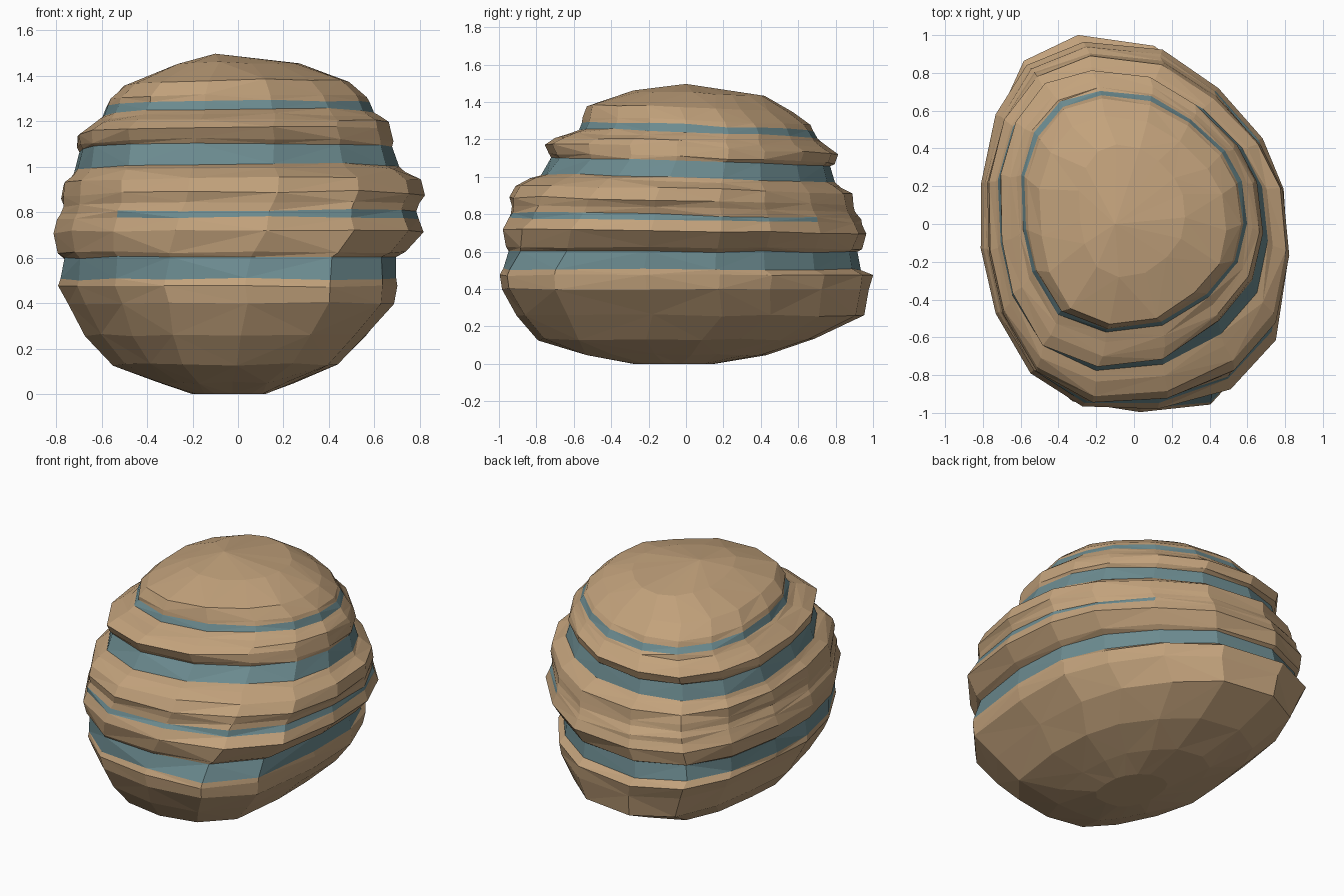
import bpy, bmesh, random

if "Cube" in bpy.data.objects:
    bpy.data.objects.remove(bpy.data.objects["Cube"])

# Unit plan outlines (skewed egg): lower body and upper body, 16 sides
LOW = [(1, -.22), (.98, .18), (.84, .46), (.57, .74), (.2, .95), (-.34, 1), (-.72, .86), (-.9, .58),
       (-.98, .2), (-1, -.1), (-.89, -.45), (-.67, -.76), (-.38, -.95), (.1, -1), (.6, -.965), (.91, -.71)]
UP = [(1, -.1), (.95, .25), (.8, .5), (.5, .76), (.15, .95), (-.3, 1), (-.65, .9), (-.88, .65),
      (-1, .3), (-.98, -.15), (-.9, -.5), (-.67, -.85), (-.25, -1), (.25, -.94), (.66, -.7), (.92, -.42)]
N = len(LOW)


def material(name, rgb):
    m = bpy.data.materials.new(name)
    m.diffuse_color = (*rgb, 1)
    m.use_nodes = True
    m.node_tree.nodes["Principled BSDF"].inputs["Base Color"].default_value = m.diffuse_color
    return m


TAN = material("tan_stone", (.54, .36, .20))
TEAL = material("teal_stone", (.15, .26, .28))


def ring_points(ring):
    """Fit the plan outline to the ring's x and y limits, with tilt and seeded roughness."""
    z, x0, x1, y0, y1 = ring
    rnd = random.Random(int(round(z * 200)) + 7)
    t = min(1, max(0, (z - .5) / .6))
    rough = 0 if z == 0 else 1
    pts = []
    for (ax, ay), (bx, by) in zip(LOW, UP):
        u, v = ax + (bx - ax) * t, ay + (by - ay) * t
        k = 1 + rough * rnd.uniform(-.008, .006)
        x = ((x0 + x1) / 2 + u * (x1 - x0) / 2) * k
        y = ((y0 + y1) / 2 + v * (y1 - y0) / 2) * k
        dz = rough * rnd.uniform(-.006, .006) + t * (.01 * x - .035 * y)
        pts.append((x, y, max(0, z + dz)))
    return pts


def stratum(name, rings, mat, bottom=False, apex=None, seam=None):
    """Loft rings into one rock layer; seam = (strip, sides) painted teal."""
    bm = bmesh.new()
    loops = [[bm.verts.new(p) for p in ring_points(r)] for r in rings]
    for s, (a, b) in enumerate(zip(loops, loops[1:])):
        for i in range(N):
            j = (i + 1) % N
            if (i + s) % 2:
                tris = ((a[i], a[j], b[j]), (a[i], b[j], b[i]))
            else:
                tris = ((a[i], a[j], b[i]), (a[j], b[j], b[i]))
            for tri in tris:
                f = bm.faces.new(tri)
                if seam and s == seam[0] and i in seam[1]:
                    f.material_index = 1
    if bottom:
        bm.faces.new(loops[0][::-1])
    if apex:
        top = bm.verts.new(apex)
        for i in range(N):
            bm.faces.new((loops[-1][i], loops[-1][(i + 1) % N], top))
    me = bpy.data.meshes.new(name)
    bm.to_mesh(me)
    bm.free()
    me.materials.append(mat)
    if seam:
        me.materials.append(TEAL)
    ob = bpy.data.objects.new(name, me)
    bpy.context.collection.objects.link(ob)


# Rings at the edges of the recessed bands: z, x min, x max, y min, y max
band1 = [(.505, -.78, .70, -.975, .94), (.60, -.77, .70, -.96, .92)]
band3 = [(.99, -.72, .71, -.78, .80), (1.08, -.70, .68, -.72, .77)]
band4 = [(1.235, -.60, .60, -.575, .71), (1.272, -.58, .58, -.555, .685)]

# Rounded base
stratum("base_rock", [
    (0, -.20, .12, -.28, .15), (.05, -.36, .25, -.55, .43), (.13, -.55, .44, -.79, .69),
    (.26, -.67, .57, -.90, .95), (.40, -.75, .69, -.98, .98), (.475, -.79, .705, -.995, 1),
    band1[0]], TAN, bottom=True)
stratum("lower_band", band1, TEAL)

# Wide middle layer with a thin partial seam around the front and right
stratum("middle_rock", [
    band1[1], (.62, -.80, .74, -.97, .94), (.71, -.822, .822, -1, .97),
    (.765, -.80, .80, -.97, .945), (.792, -.79, .79, -.96, .935),
    (.83, -.775, .80, -.955, .91), (.87, -.78, .822, -.96, .90), (.93, -.775, .805, -.92, .885),
    (.97, -.735, .74, -.85, .83), band3[0]],
    TAN, seam=(3, {11, 12, 13, 14, 15, 0, 1, 2}))
stratum("upper_band", band3, TEAL)

# Upper layer
stratum("upper_rock", [
    band3[1], (1.10, -.71, .685, -.74, .80), (1.15, -.71, .67, -.76, .82),
    (1.185, -.66, .66, -.70, .76), (1.21, -.62, .63, -.63, .725), band4[0]], TAN)
stratum("top_band", band4, TEAL)

# Domed cap
stratum("cap_rock", [
    band4[1], (1.30, -.57, .57, -.55, .665), (1.365, -.50, .49, -.53, .57),
    (1.45, -.29, .27, -.28, .42)], TAN, apex=(-.1, 0, 1.497))
